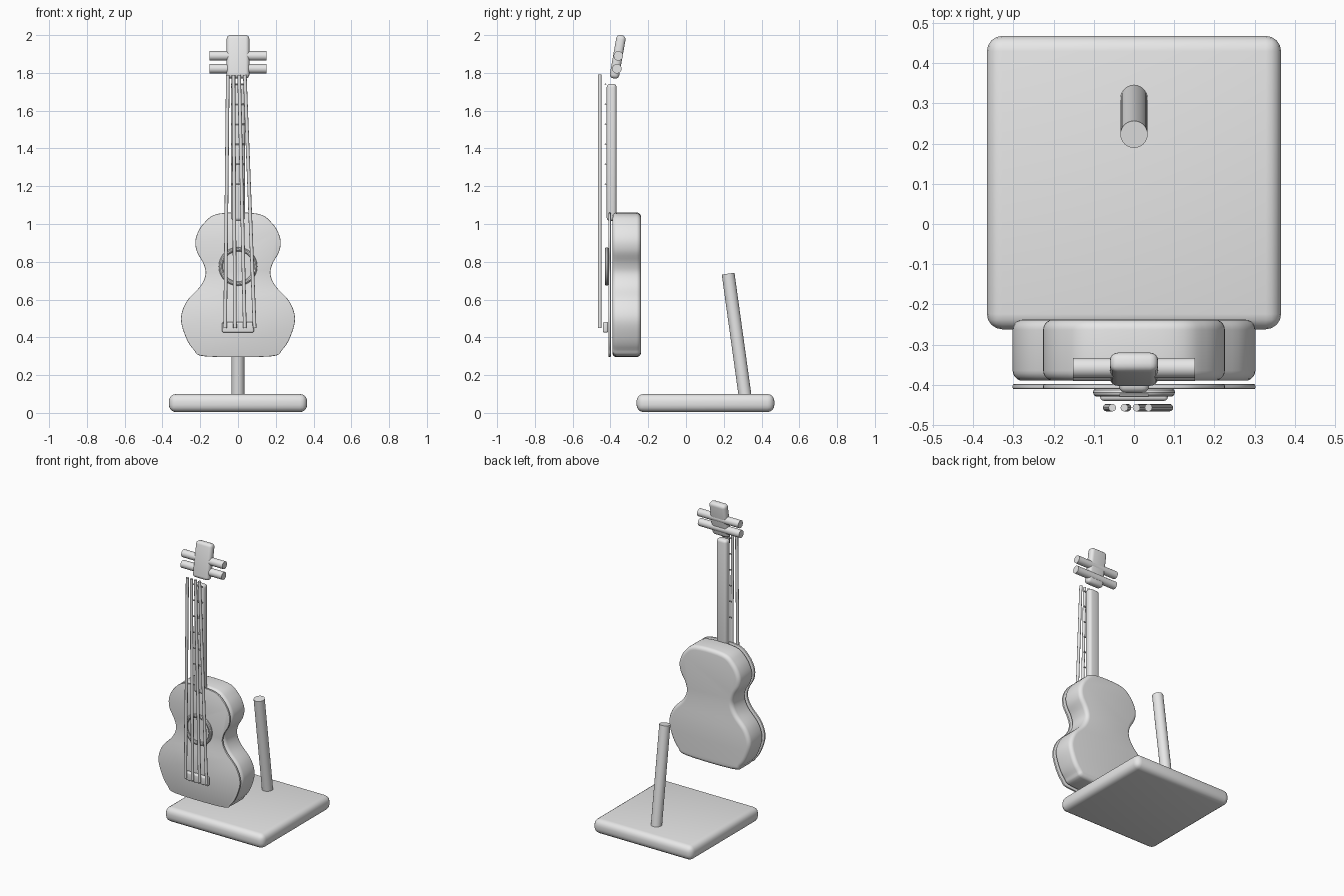
import bpy, bmesh, math
from mathutils import Vector, Matrix

cube = bpy.data.objects.get("Cube")
if cube:
    bpy.data.objects.remove(cube, do_unlink=True)

GREY = (0.8, 0.8, 0.8, 1)
grey = bpy.data.materials.new("plain_grey")
grey.use_nodes = True
grey.diffuse_color = GREY
grey.node_tree.nodes["Principled BSDF"].inputs["Base Color"].default_value = GREY


def finish(bm, name, bevel=0, segments=4):
    """Turn a bmesh into a smooth, optionally rounded, object."""
    bmesh.ops.recalc_face_normals(bm, faces=bm.faces)
    mesh = bpy.data.meshes.new(name)
    bm.to_mesh(mesh)
    bm.free()
    obj = bpy.data.objects.new(name, mesh)
    bpy.context.collection.objects.link(obj)
    mesh.materials.append(grey)
    bpy.ops.object.select_all(action="DESELECT")
    obj.select_set(True)
    bpy.context.view_layer.objects.active = obj
    if bevel:
        mod = obj.modifiers.new("rounding", "BEVEL")
        mod.width = bevel
        mod.segments = segments
        mod.limit_method = "ANGLE"
        mod.angle_limit = math.radians(50)
        bpy.ops.object.modifier_apply(modifier=mod.name)
    bpy.ops.object.shade_smooth_by_angle(angle=math.radians(35))
    return obj


def box(name, centre, size, bevel, tilt=0):
    bm = bmesh.new()
    matrix = (Matrix.Translation(centre) @ Matrix.Rotation(math.radians(tilt), 4, "X")
              @ Matrix.Diagonal((*size, 1)))
    bmesh.ops.create_cube(bm, size=1, matrix=matrix)
    return finish(bm, name, bevel)


def rod(name, start, end, radius, sides=24):
    a, b = Vector(start), Vector(end)
    turn = (b - a).to_track_quat("Z", "Y").to_matrix().to_4x4()
    bm = bmesh.new()
    bmesh.ops.create_cone(bm, cap_ends=True, segments=sides, radius1=radius, radius2=radius,
                          depth=(b - a).length, matrix=Matrix.Translation((a + b) / 2) @ turn)
    return finish(bm, name)


def smooth_loop(points, steps):
    """Closed Catmull-Rom curve through the points."""
    loop, n = [], len(points)
    for i in range(n):
        p, q, r, s = (Vector(points[(i + k) % n]) for k in (-1, 0, 1, 2))
        for j in range(steps):
            t = j / steps
            loop.append(q + (r - p) * t / 2 + (2 * p - 5 * q + 4 * r - s) * t * t / 2
                        + (3 * q - p - 3 * r + s) * t ** 3 / 2)
    return loop


def slab(name, outline, front, back, bevel, segments):
    bm = bmesh.new()
    face = bm.faces.new([bm.verts.new((p.x, front, p.y)) for p in outline])
    grown = bmesh.ops.extrude_face_region(bm, geom=[face])
    verts = [g for g in grown["geom"] if isinstance(g, bmesh.types.BMVert)]
    bmesh.ops.translate(bm, verts=verts, vec=(0, back - front, 0))
    return finish(bm, name, bevel, segments)


# Waisted body outline, mirrored from its left half
half = [(0.1, 1.055), (0.18, 1.005), (0.222, 0.93), (0.22, 0.86), (0.183, 0.79),
        (0.172, 0.733), (0.2, 0.67), (0.272, 0.59), (0.302, 0.5), (0.278, 0.405),
        (0.235, 0.335), (0.17, 0.299)]
outline = smooth_loop(half + [(-x, z) for x, z in reversed(half)], 5)
slab("body", outline, -0.39, -0.238, 0.035, 5)
slab("front_plate", outline, -0.411, -0.398, 0.004, 2)

# Sound hole ring
bm = bmesh.new()
RING, TUBE, AROUND, SIDES = 0.091, 0.011, 48, 10
rings = []
for i in range(AROUND):
    a = math.tau * i / AROUND
    ring = []
    for j in range(SIDES):
        b = math.tau * j / SIDES
        r = RING + TUBE * math.cos(b)
        ring.append(bm.verts.new((r * math.cos(a), -0.419 + TUBE * math.sin(b),
                                  0.775 + r * math.sin(a))))
    rings.append(ring)
for i in range(AROUND):
    for j in range(SIDES):
        here, there, k = rings[i - 1], rings[i], (j + 1) % SIDES
        bm.faces.new((here[j], there[j], there[k], here[k]))
finish(bm, "sound_hole_ring")

# Bridge, neck and headstock
box("bridge", (0, -0.426, 0.453), (0.168, 0.028, 0.056), 0.009)
box("neck", (0, -0.394, 1.379), (0.076, 0.052, 0.726), 0.018)
box("headstock", (0, -0.3615, 1.885), (0.12, 0.05, 0.232), 0.02, tilt=-10)

# Frets
for i in range(6):
    z = 1.74 - 0.106 * i
    rod(f"fret_{i + 1}", (-0.036, -0.426, z), (0.036, -0.426, z), 0.0045, 10)

# Tuning pegs
for name, y, z in (("upper", -0.358, 1.89), ("lower", -0.366, 1.822)):
    rod(f"{name}_tuning_pegs", (-0.152, y, z), (0.152, y, z), 0.025)

# Strings, spreading towards the bridge
for i in range(4):
    rod(f"string_{i + 1}", (-0.068 + 0.052 * i, -0.457, 0.45),
        (-0.054 + 0.03 * i, -0.457, 1.79), 0.0095, 12)

# Stand
box("stand_base", (0, 0.103, 0.052), (0.732, 0.73, 0.096), 0.038)
rod("stand_post", (0, 0.314, 0.08), (0, 0.223, 0.737), 0.034)
